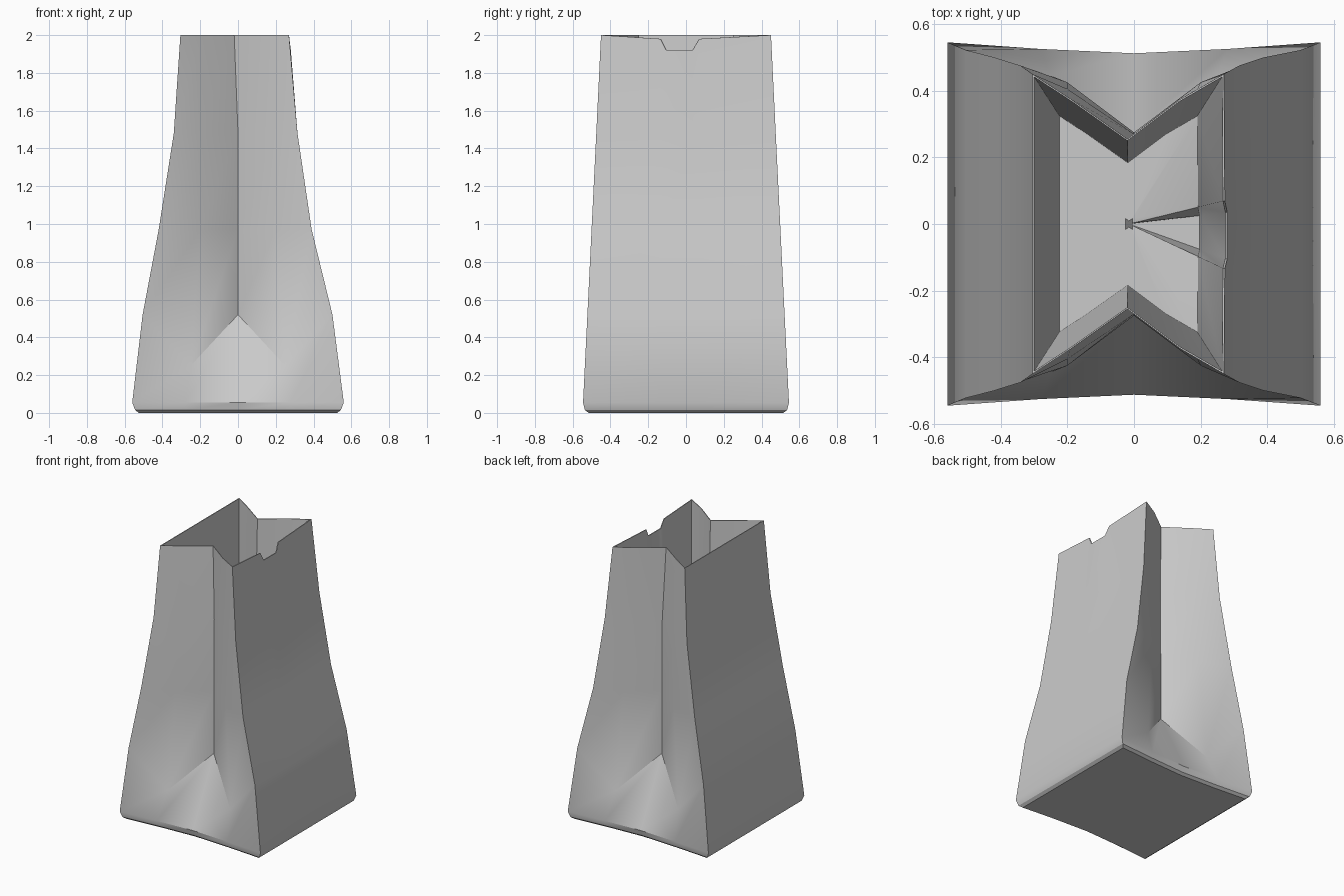
import bpy, bmesh
from mathutils import Vector

if "Cube" in bpy.data.objects:
    bpy.data.objects.remove(bpy.data.objects["Cube"])

CENTRE_X = -0.015
NOTCH = [(-0.135, 0.02), (-0.105, 0.08), (0.035, 0.08), (0.07, 0.02)]


def ring(z, left, right, hy, ql, qr, qy, cx, cy, zq=None, notch=False):
    """One loop round the bag: gusseted front, right panel, gusseted back."""
    zq = z if zq is None else zq
    half = [(-left, hy, z), (-ql, qy, zq), (cx, cy, z), (qr, qy, zq), (right, hy, z)]
    front = [Vector((x, -y, h)) for x, y, h in half]
    back = [Vector(p) for p in reversed(half)]
    side = [Vector((right + (d * 0.12 if notch else 0), y, z - (d if notch else 0)))
            for y, d in NOTCH]
    return front + side + back


def shrink(points, s, dz=0.0):
    return [Vector((CENTRE_X + (p.x - CENTRE_X) * s, p.y * s, p.z + dz)) for p in points]


# Outer skin from the base to the notched rim
loops = [
    ring(0.00, 0.525, 0.525, 0.515, 0.27, 0.27, 0.495, 0, 0.482),
    ring(0.015, 0.545, 0.545, 0.535, 0.28, 0.28, 0.515, 0, 0.50),
    ring(0.055, 0.56, 0.56, 0.545, 0.28, 0.28, 0.525, 0, 0.512),
    ring(0.52, 0.505, 0.50, 0.522, 0.25, 0.25, 0.445, 0, 0.275, zq=0.25),
    ring(0.97, 0.42, 0.39, 0.50, 0.20, 0.20, 0.425, 0, 0.275),
    ring(1.48, 0.34, 0.315, 0.475, 0.20, 0.19, 0.405, 0, 0.27),
    ring(2.00, 0.305, 0.27, 0.45, 0.19, 0.14, 0.375, -0.02, 0.255, notch=True),
]
# Rim thickness, inner walls and the inner floor
inner = shrink(loops[-1], 0.98)
floor = shrink(inner, 0.735, -1.85)
loops += [inner, floor, shrink(floor, 0.05)]

bm = bmesh.new()
rows = [[bm.verts.new(p) for p in loop] for loop in loops]
n = len(rows[0])
for a, b in zip(rows, rows[1:]):
    for i in range(n):
        j = (i + 1) % n
        bm.faces.new((a[i], a[j], b[j], b[i]))
bm.faces.new(list(reversed(rows[0])))
bm.faces.new(rows[-1])
bmesh.ops.recalc_face_normals(bm, faces=bm.faces)

mesh = bpy.data.meshes.new("paper_bag")
bm.to_mesh(mesh)
bm.free()
bag = bpy.data.objects.new("paper_bag", mesh)
bpy.context.collection.objects.link(bag)
bpy.context.view_layer.objects.active = bag
bag.select_set(True)
bpy.ops.object.shade_smooth_by_angle(angle=0.5)
